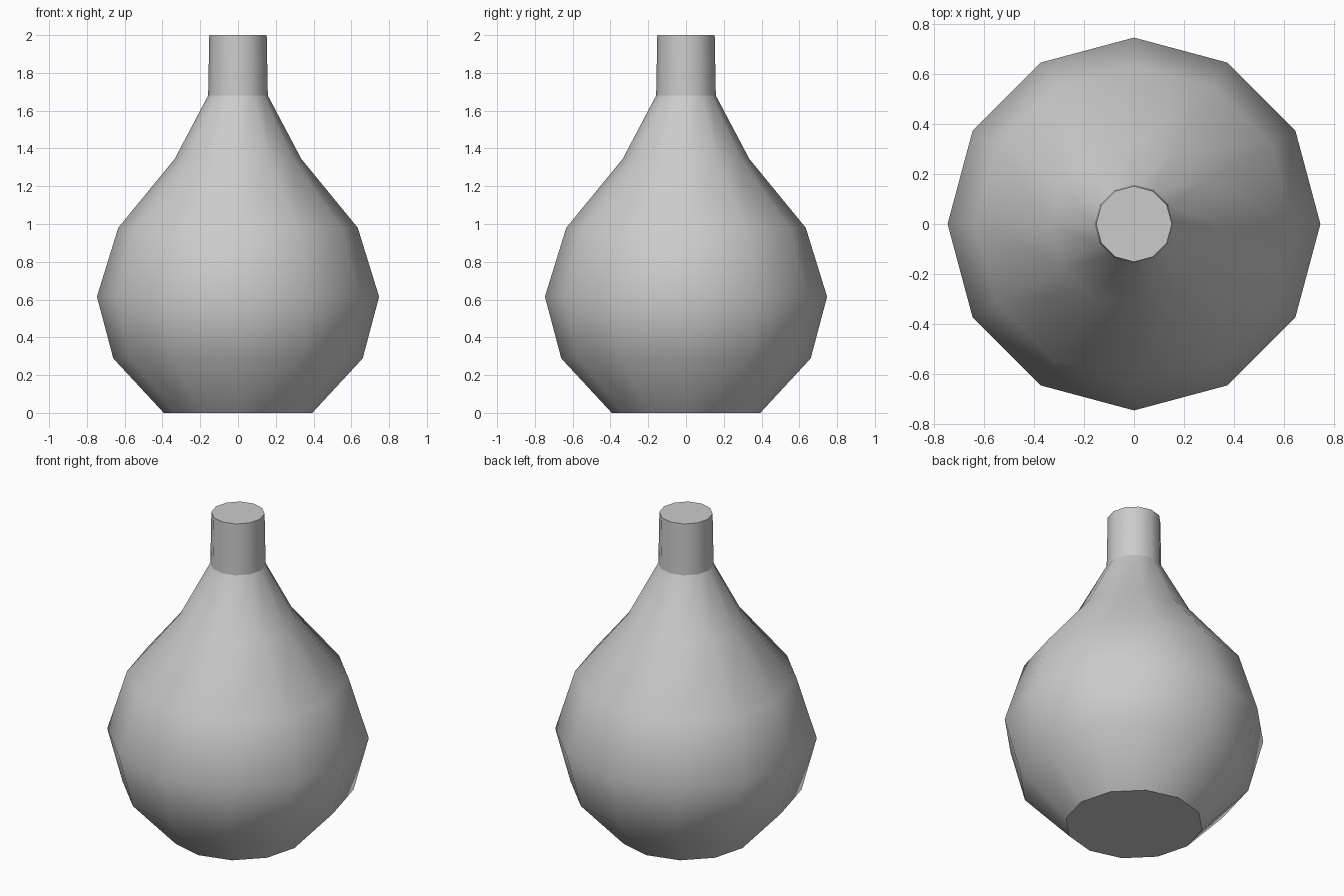
import bpy
import bmesh
from math import cos, sin, tau

cube = bpy.data.objects.get("Cube")
if cube:
    bpy.data.objects.remove(cube, do_unlink=True)

SIDES = 12
# Radius and height of each ring, base to mouth
PROFILE = [(0.393, 0), (0.66, 0.288), (0.747, 0.615), (0.634, 0.98),
           (0.335, 1.345), (0.158, 1.68), (0.152, 2.0)]
SHARP_RINGS = (0, 5, 6)  # base rim, neck joint, mouth rim

# Single grey material
grey = bpy.data.materials.new("light_grey")
grey.use_nodes = True
colour = (0.6, 0.6, 0.6, 1)
grey.diffuse_color = colour
grey.node_tree.nodes["Principled BSDF"].inputs["Base Color"].default_value = colour

# Flask body and neck as one lathed solid
bm = bmesh.new()
rings = [[bm.verts.new((r * cos(tau * i / SIDES), r * sin(tau * i / SIDES), z))
          for i in range(SIDES)] for r, z in PROFILE]
for low, high in zip(rings, rings[1:]):
    for i in range(SIDES):
        j = (i + 1) % SIDES
        bm.faces.new((low[i], low[j], high[j], high[i]))

# Flat base and closed mouth
bm.faces.new(rings[0][::-1])
bm.faces.new(rings[-1])

# Smooth sides with crisp rims
for face in bm.faces:
    face.smooth = True
for k in SHARP_RINGS:
    for i in range(SIDES):
        bm.edges.get((rings[k][i], rings[k][(i + 1) % SIDES])).smooth = False

mesh = bpy.data.meshes.new("flask")
bm.to_mesh(mesh)
bm.free()
mesh.materials.append(grey)
flask = bpy.data.objects.new("flask", mesh)
bpy.context.collection.objects.link(flask)
